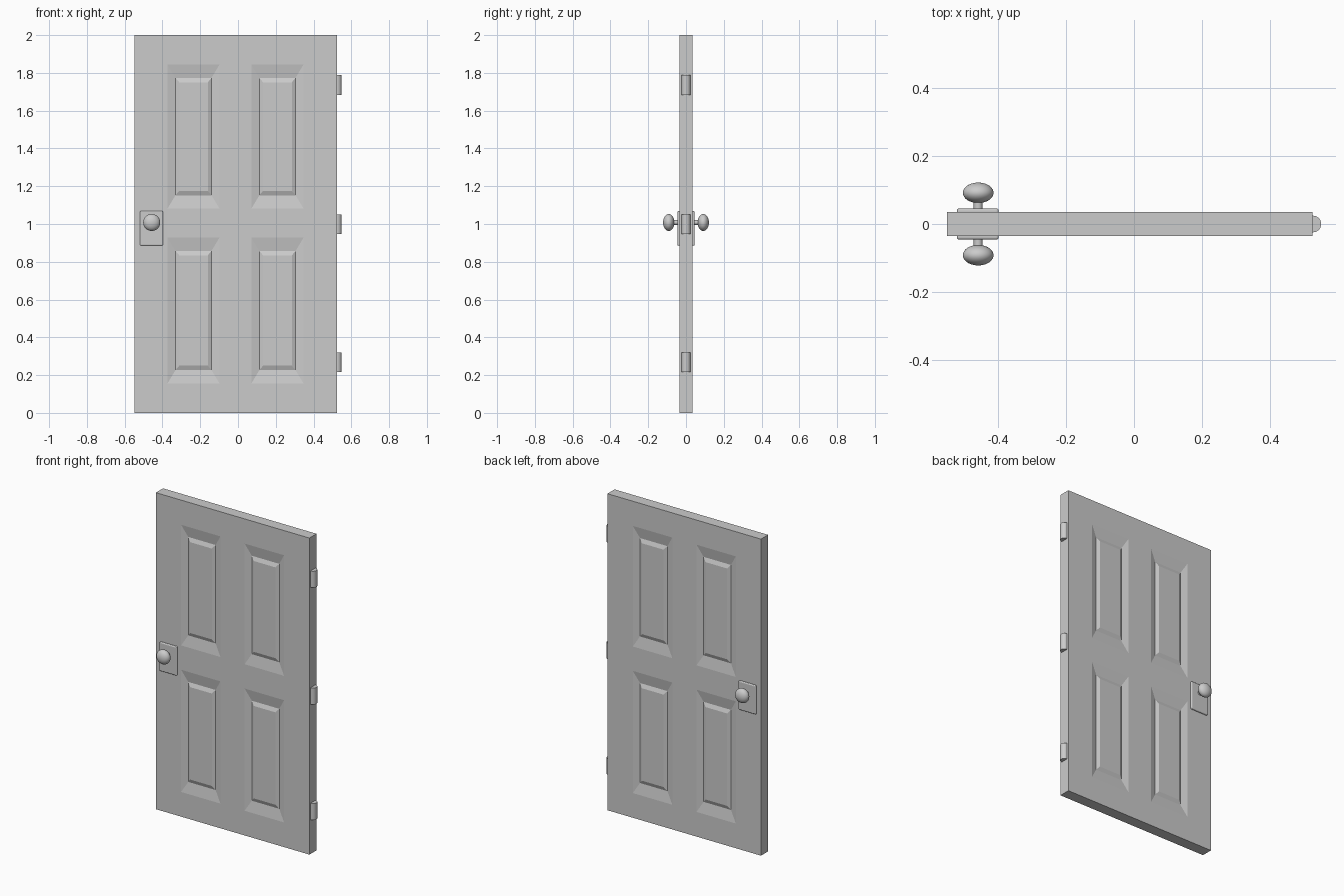
import bpy, bmesh
from math import radians
from mathutils import Matrix

if "Cube" in bpy.data.objects:
    bpy.data.objects.remove(bpy.data.objects["Cube"])

T = 0.0355                                   # half thickness of the slab
XS = [-0.549, -0.373, -0.098, 0.071, 0.347, 0.524]
ZS = [0, 0.156, 0.928, 1.082, 1.844, 2]


def finish(bm, name, smooth=None):
    bmesh.ops.remove_doubles(bm, verts=bm.verts, dist=1e-5)
    bmesh.ops.recalc_face_normals(bm, faces=bm.faces)
    me = bpy.data.meshes.new(name)
    bm.to_mesh(me)
    bm.free()
    ob = bpy.data.objects.new(name, me)
    bpy.context.collection.objects.link(ob)
    if smooth:
        bpy.context.view_layer.objects.active = ob
        bpy.ops.object.select_all(action='DESELECT')
        ob.select_set(True)
        bpy.ops.object.shade_smooth_by_angle(angle=radians(smooth))
    return ob


# Door slab with four recessed, raised-field panels on each face
bm = bmesh.new()


def quad(*pts):
    bm.faces.new([bm.verts.new(p) for p in pts])


def ring(x0, x1, z0, z1, y):
    return [(x0, y, z0), (x1, y, z0), (x1, y, z1), (x0, y, z1)]


for s in (-1, 1):
    for i in range(5):
        for j in range(5):
            x0, x1, z0, z1 = XS[i], XS[i + 1], ZS[j], ZS[j + 1]
            rings = [ring(x0, x1, z0, z1, s * T)]
            if i % 2 and j % 2:
                for dx, dz, depth in ((0.042, 0.070, 0.012), (0.062, 0.094, 0.002)):
                    rings.append(ring(x0 + dx, x1 - dx, z0 + dz, z1 - dz, s * (T - depth)))
            for a, b in zip(rings, rings[1:]):
                for k in range(4):
                    n = (k + 1) % 4
                    quad(a[k], a[n], b[n], b[k])
            quad(*rings[-1])
# Slab edges
for i in range(5):
    for z in (ZS[0], ZS[-1]):
        quad((XS[i], -T, z), (XS[i + 1], -T, z), (XS[i + 1], T, z), (XS[i], T, z))
    for x in (XS[0], XS[-1]):
        quad((x, -T, ZS[i]), (x, -T, ZS[i + 1]), (x, T, ZS[i + 1]), (x, T, ZS[i]))
finish(bm, "door_slab")

# Lock plate, stem and knob on both faces
KX, KZ = -0.457, 1.008
for s, side in ((-1, "front"), (1, "back")):
    bm = bmesh.new()
    bmesh.ops.create_cube(bm, size=1, matrix=Matrix.Translation((-0.458, s * 0.035, 0.977))
                          @ Matrix.Diagonal((0.122, 0.021, 0.183, 1)))
    plate = finish(bm, side + "_lock_plate")
    bev = plate.modifiers.new("bevel", 'BEVEL')
    bev.width, bev.segments = 0.006, 3

    bm = bmesh.new()
    bmesh.ops.create_cone(bm, cap_ends=True, segments=24, radius1=0.013, radius2=0.013, depth=0.05,
                          matrix=Matrix.Translation((KX, s * 0.06, KZ)) @ Matrix.Rotation(radians(90), 4, 'X'))
    finish(bm, side + "_knob_stem", 40)

    bm = bmesh.new()
    bmesh.ops.create_uvsphere(bm, u_segments=32, v_segments=20, radius=1,
                              matrix=Matrix.Translation((KX, s * 0.0915, KZ))
                              @ Matrix.Diagonal((0.045, 0.03, 0.045, 1))
                              @ Matrix.Rotation(radians(90), 4, 'X'))
    finish(bm, side + "_knob", 40)

# Hinge barrels half sunk in the edge
for name, z in (("lower", 0.268), ("middle", 0.998), ("upper", 1.736)):
    bm = bmesh.new()
    bmesh.ops.create_cone(bm, cap_ends=True, segments=24, radius1=0.0245, radius2=0.0245, depth=0.104,
                          matrix=Matrix.Translation((0.5245, 0, z)))
    finish(bm, name + "_hinge", 40)
